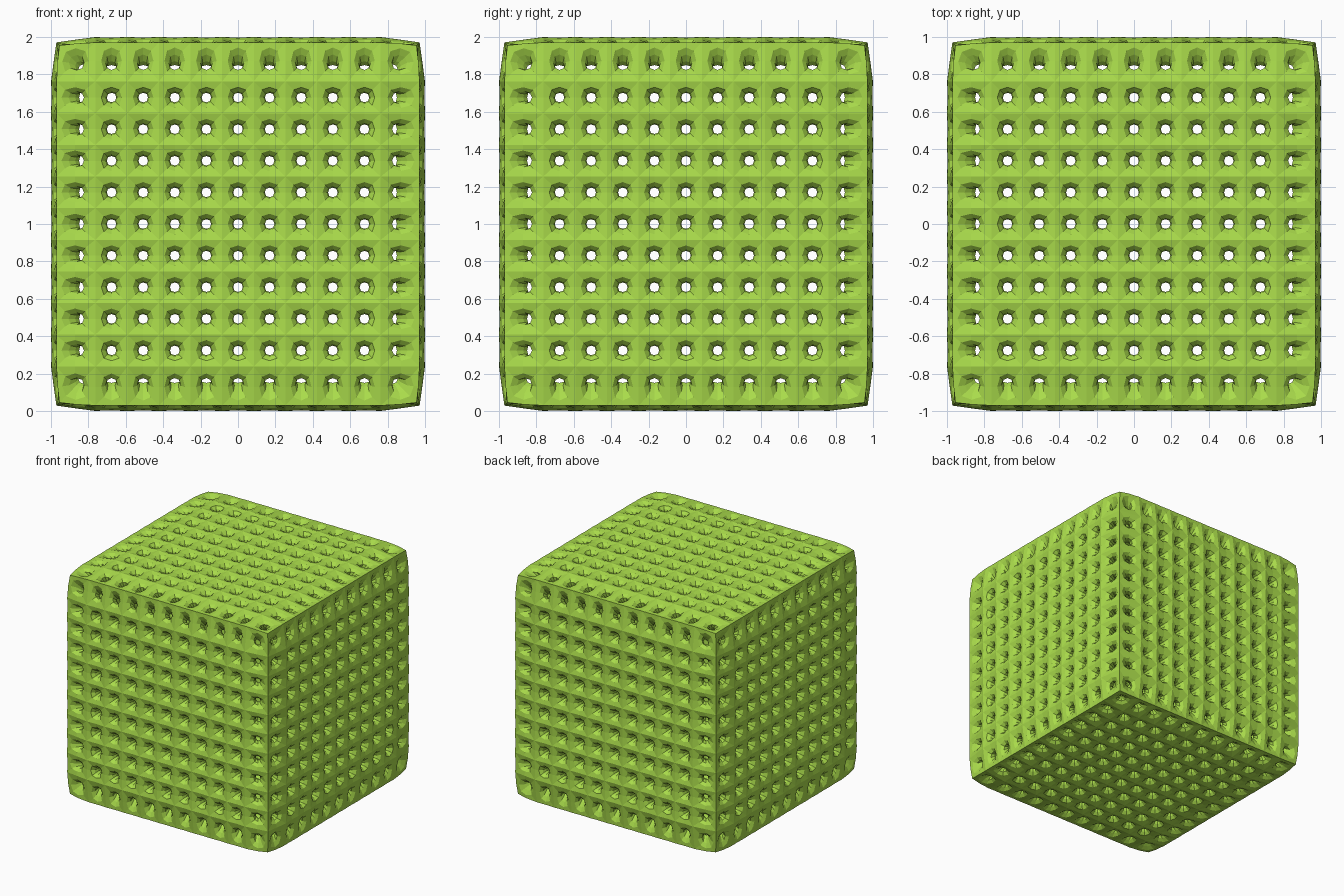
import bpy, bmesh
from mathutils import Vector

if "Cube" in bpy.data.objects:
    bpy.data.objects.remove(bpy.data.objects["Cube"])

N = 11            # cells along each side
PITCH = 0.169     # cell size
HALF = N * PITCH / 2
T = 0.075         # half thickness of the shell
DENT = 0.033      # how far each cell sinks toward its hole
INSET = 0.30      # hole size relative to its cell

bm = bmesh.new()
nodes = {}


def node(key):
    """Outer and inner vertex of one lattice node on the cube's surface."""
    if key not in nodes:
        p = Vector([k * PITCH - HALF for k in key])
        n = Vector([(k == N) - (k == 0) for k in key]).normalized()
        nodes[key] = (bm.verts.new(p + n * T), bm.verts.new(p - n * T))
    return nodes[key]


def hole_rim(corners, shift):
    c = sum((v.co for v in corners), Vector()) / 4
    return [bm.verts.new(c + (v.co - c) * INSET + shift) for v in corners]


def band(a, b):
    """Four quads joining two square loops."""
    for i in range(4):
        j = (i + 1) % 4
        bm.faces.new((a[i], a[j], b[j], b[i]))


# One dented, pierced cell per grid square on all six sides
for axis in range(3):
    u, w = (axis + 1) % 3, (axis + 2) % 3
    for side in (0, N):
        normal = Vector((0, 0, 0))
        normal[axis] = 1 if side else -1
        for i in range(N):
            for j in range(N):
                loop = []
                for du, dw in ((0, 0), (1, 0), (1, 1), (0, 1)):
                    key = [0, 0, 0]
                    key[axis], key[u], key[w] = side, i + du, j + dw
                    loop.append(node(tuple(key)))
                if side == 0:
                    loop.reverse()
                outer = [a for a, b in loop]
                inner = [b for a, b in loop]
                rim_out = hole_rim(outer, -normal * DENT)
                rim_in = hole_rim(inner, normal * DENT)
                band(outer, rim_out)
                band(rim_out, rim_in)
                band(rim_in, inner)

bmesh.ops.translate(bm, verts=bm.verts, vec=(0, 0, 1))
mesh = bpy.data.meshes.new("pierced_cube_shell")
bm.to_mesh(mesh)
bm.free()

# Single flat colour
mat = bpy.data.materials.new("lime_green")
mat.diffuse_color = (0.40, 0.71, 0.07, 1)
mat.use_nodes = True
mat.node_tree.nodes["Principled BSDF"].inputs["Base Color"].default_value = mat.diffuse_color
mesh.materials.append(mat)

# One smoothing step turns the square holes into octagons
shell = bpy.data.objects.new("pierced_cube_shell", mesh)
bpy.context.collection.objects.link(shell)
sub = shell.modifiers.new("round_holes", 'SUBSURF')
sub.levels = 1
sub.render_levels = 1
sub.use_limit_surface = False
